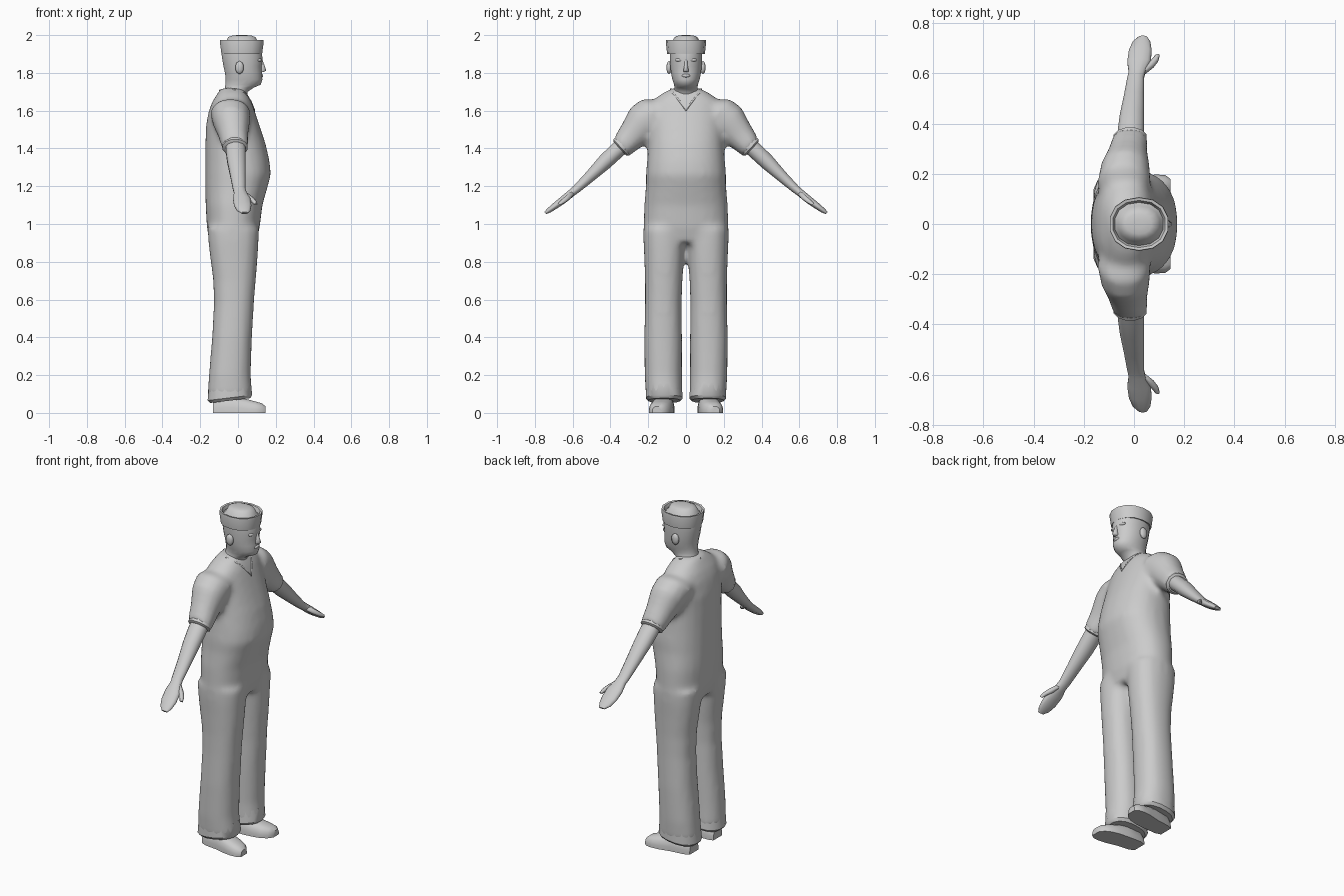
import bpy, bmesh, math
from mathutils import Vector

grey = bpy.data.materials.new("light grey")
grey.diffuse_color = (0.6, 0.6, 0.6, 1)


def ring(c, u, v, n=16, p=2.3, floor=False):
    """Rounded cross-section around c with half axes u and v."""
    pts = []
    for i in range(n):
        a = 2 * math.pi * (i + 0.5) / n
        co, si = math.cos(a), math.sin(a)
        q = Vector(c) + Vector(u) * math.copysign(abs(co) ** (2 / p), co) \
            + Vector(v) * math.copysign(abs(si) ** (2 / p), si)
        if floor:
            q.z = max(q.z, 0)
        pts.append(q)
    return pts


def upright(rows, n=16, p=2.3, tilt=0.0):
    """Rows of z, back x, front x, near y, far y."""
    return [ring(((b + f) / 2, (i + o) / 2, z), ((f - b) / 2, 0, (f - b) / 2 * tilt),
                 (0, (o - i) / 2, 0), n, p) for z, b, f, i, o in rows]


def limb(rows, direction, n=12, p=2.1):
    """Rows of x, y, z, half depth, half thickness, along a sideways limb."""
    d = Vector(direction).normalized()
    side = Vector((0, -d.z, d.y))
    return [ring((x, y, z), (rx, 0, 0), side * r, n, p) for x, y, z, rx, r in rows]


def build(name, lofts, mirror=False, angle=40):
    """Skin each list of rings into one closed mesh object."""
    bm = bmesh.new()
    for rings in lofts:
        for s in ((1, -1) if mirror else (1,)):
            vs = [[bm.verts.new((q.x, q.y * s, q.z)) for q in r] for r in rings]
            n = len(vs[0])
            for a, b in zip(vs, vs[1:]):
                for i in range(n):
                    j = (i + 1) % n
                    bm.faces.new((a[i], a[j], b[j], b[i]))
            bm.faces.new(vs[0][::-1])
            bm.faces.new(vs[-1])
    bmesh.ops.recalc_face_normals(bm, faces=bm.faces)
    me = bpy.data.meshes.new(name)
    bm.to_mesh(me)
    bm.free()
    me.materials.append(grey)
    ob = bpy.data.objects.new(name, me)
    bpy.context.collection.objects.link(ob)
    bpy.ops.object.select_all(action='DESELECT')
    ob.select_set(True)
    bpy.context.view_layer.objects.active = ob
    bpy.ops.object.shade_smooth_by_angle(angle=math.radians(angle))
    return ob


def blob(c, r, n=10):
    """Rounded lump, as a stack of rings."""
    return [ring((c[0], c[1], c[2] + r[2] * math.sin(t)), (r[0] * math.cos(t), 0, 0),
                 (0, r[1] * math.cos(t), 0), n, 2)
            for t in [math.radians(k) for k in (-85, -50, -20, 20, 50, 85)]]


# Clothing: torso, trouser legs and sleeves fused into one smooth surface
torso = upright([(0.90, -0.15, 0.095, -0.18, 0.18), (0.98, -0.165, 0.115, -0.225, 0.225),
                 (1.10, -0.172, 0.13, -0.222, 0.222), (1.20, -0.173, 0.158, -0.213, 0.213),
                 (1.26, -0.173, 0.175, -0.213, 0.213), (1.33, -0.173, 0.168, -0.207, 0.207),
                 (1.42, -0.173, 0.148, -0.200, 0.200), (1.52, -0.170, 0.115, -0.200, 0.200),
                 (1.60, -0.155, 0.088, -0.195, 0.195), (1.65, -0.135, 0.07, -0.18, 0.18),
                 (1.69, -0.11, 0.05, -0.13, 0.13), (1.72, -0.09, 0.03, -0.07, 0.07)], 24)
leg = upright([(0.085, -0.163, 0.078, 0.017, 0.213), (0.20, -0.155, 0.068, 0.020, 0.220),
               (0.40, -0.138, 0.075, 0.020, 0.222), (0.58, -0.128, 0.085, 0.022, 0.218),
               (0.70, -0.132, 0.095, 0.018, 0.218), (0.82, -0.148, 0.105, 0.009, 0.222),
               (0.90, -0.158, 0.110, 0.002, 0.226), (0.98, -0.163, 0.113, 0.001, 0.226)])
slope = (0, 0.25, -0.23)
sleeve = limb([(-0.04, 0.10, 1.60, 0.09, 0.08), (-0.04, 0.16, 1.585, 0.108, 0.108),
               (-0.035, 0.225, 1.54, 0.100, 0.105), (-0.025, 0.285, 1.47, 0.08, 0.082),
               (-0.015, 0.345, 1.403, 0.072, 0.062)], slope)
mirrored_parts = [build("leg_parts", [leg], True), build("sleeve_parts", [sleeve], True)]
clothes = build("shirt_and_trousers", [torso], angle=180)
for part in mirrored_parts:
    part.select_set(True)
bpy.ops.object.join()
remesh = clothes.modifiers.new("fuse", 'REMESH')
remesh.mode, remesh.voxel_size, remesh.use_smooth_shade = 'VOXEL', 0.016, True
soften = clothes.modifiers.new("soften", 'SMOOTH')
soften.factor, soften.iterations = 0.5, 8

# Crisp hems on trousers and sleeves
build("trouser_hems", [upright([(0.065, -0.150, 0.066, 0.030, 0.200),
                                (0.080, -0.163, 0.077, 0.016, 0.214),
                                (0.150, -0.156, 0.070, 0.022, 0.213)], tilt=0.12)], True)
build("sleeve_hems", [limb([(-0.018, 0.315, 1.435, 0.066, 0.058), (-0.015, 0.345, 1.405, 0.068, 0.060),
                            (-0.015, 0.350, 1.399, 0.058, 0.050)], slope)], True)

# V-shaped neckline edge lying on the shirt
cu = bpy.data.curves.new("neckline", 'CURVE')
cu.dimensions, cu.bevel_depth, cu.bevel_resolution = '3D', 0.005, 1
half = [(-0.02, 0.085, 1.72), (0.03, 0.068, 1.69), (0.06, 0.035, 1.65)]
path = half + [(0.085, 0, 1.60)] + [(x, -y, z) for x, y, z in half[::-1]] + [(-0.10, 0, 1.71)]
sp = cu.splines.new('POLY')
sp.points.add(len(path) - 1)
for pt, q in zip(sp.points, path):
    pt.co = (*q, 1)
sp.use_cyclic_u = True
cu.materials.append(grey)
neckline = bpy.data.objects.new("neckline", cu)
bpy.context.collection.objects.link(neckline)
wrap = neckline.modifiers.new("rest_on_shirt", 'SHRINKWRAP')
wrap.target, wrap.use_apply_on_spline = clothes, True

# Forearms, hands and thumbs
build("forearms", [limb([(-0.014, 0.31, 1.44, 0.052, 0.045), (-0.012, 0.37, 1.385, 0.054, 0.044),
                         (-0.008, 0.43, 1.328, 0.050, 0.042), (0.0, 0.51, 1.250, 0.041, 0.031),
                         (0.006, 0.58, 1.185, 0.034, 0.023), (0.012, 0.605, 1.165, 0.034, 0.021),
                         (0.020, 0.645, 1.132, 0.048, 0.021), (0.025, 0.69, 1.098, 0.047, 0.018),
                         (0.030, 0.725, 1.072, 0.036, 0.014), (0.035, 0.745, 1.058, 0.018, 0.008)],
                        slope)], True, 60)
build("thumbs", [limb([(0.03, 0.600, 1.165, 0.015, 0.014), (0.06, 0.628, 1.138, 0.020, 0.015),
                       (0.082, 0.650, 1.120, 0.015, 0.013), (0.094, 0.672, 1.105, 0.009, 0.008)],
                      slope, 8)], True, 60)

# Shoes, flat underneath and turned slightly outward
shoe = [ring((x, y, 0), (0, w, 0), (0, 0, h), 16, 2.8, True) for x, y, w, h in
        [(-0.132, 0.112, 0.042, 0.06), (-0.10, 0.114, 0.054, 0.09), (-0.02, 0.12, 0.058, 0.09),
         (0.04, 0.13, 0.063, 0.075), (0.09, 0.138, 0.060, 0.062), (0.125, 0.146, 0.049, 0.052),
         (0.146, 0.152, 0.027, 0.035)]]
build("shoes", [shoe], True)

# Neck and head
head = upright([(z, b, f, -w, w) for z, b, f, w in
                [(1.66, -0.085, 0.045, 0.068), (1.70, -0.075, 0.052, 0.064),
                 (1.722, -0.07, 0.085, 0.062), (1.738, -0.068, 0.122, 0.064),
                 (1.765, -0.066, 0.130, 0.073), (1.80, -0.07, 0.127, 0.080),
                 (1.835, -0.078, 0.126, 0.084), (1.87, -0.084, 0.131, 0.086),
                 (1.91, -0.09, 0.128, 0.087), (1.95, -0.088, 0.12, 0.085)]], 20, 2.1)
build("head", [head], angle=80)

# Facial features and ears
build("nose", [upright([(1.805, 0.11, 0.138, -0.014, 0.014), (1.813, 0.11, 0.151, -0.015, 0.015),
                        (1.835, 0.11, 0.143, -0.010, 0.010), (1.87, 0.11, 0.130, -0.008, 0.008)], 8)],
      angle=70)
build("lips", [blob((0.122, 0, 1.785), (0.013, 0.024, 0.010))], angle=80)
build("brows", [blob((0.110, 0.034, 1.868), (0.016, 0.024, 0.010))], True, 80)
build("ears", [blob((0.008, 0.090, 1.828), (0.024, 0.014, 0.034))], True, 80)

# Cap with upturned brim and low domed crown
cap = [ring((0.02, 0, z), (rx, 0, 0), (0, ry, 0), 14, 2.2) for z, rx, ry in
       [(1.905, 0.098, 0.088), (1.900, 0.110, 0.100), (1.965, 0.119, 0.107), (1.974, 0.118, 0.105),
        (1.972, 0.106, 0.094), (1.950, 0.098, 0.086), (1.968, 0.085, 0.072), (1.990, 0.074, 0.060),
        (1.998, 0.050, 0.040), (2.0, 0.02, 0.016)]]
build("cap", [cap], angle=50)
